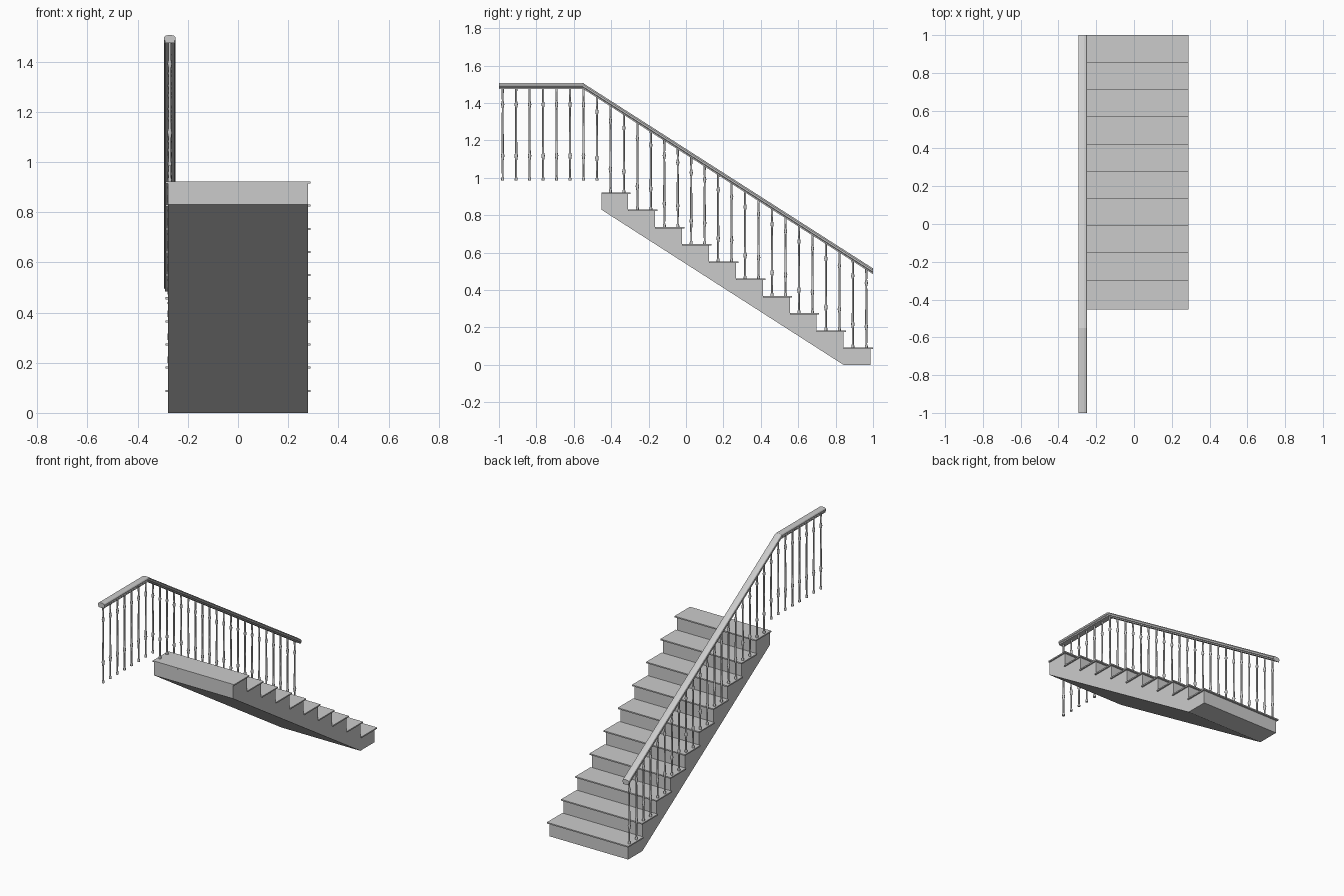
import bpy, bmesh, math

cube = bpy.data.objects.get("Cube")
if cube:
    bpy.data.objects.remove(cube, do_unlink=True)

grey = bpy.data.materials.new("light grey")
grey.use_nodes = True
COLOUR = (0.6, 0.6, 0.6, 1)
grey.diffuse_color = COLOUR
grey.node_tree.nodes["Principled BSDF"].inputs["Base Color"].default_value = COLOUR

STEPS, RISE, GOING = 10, 0.0922, 0.144
NOSING, SLAB = 0.013, 0.008
HALF_BODY, HALF_TREAD = 0.28, 0.289
RAIL_X, BEND_Y, RAIL_SLOPE = -0.272, -0.55, 0.639
RAIL_BOTTOM = 1.475


def finish(name, bm):
    bmesh.ops.recalc_face_normals(bm, faces=bm.faces)
    mesh = bpy.data.meshes.new(name)
    bm.to_mesh(mesh)
    bm.free()
    mesh.materials.append(grey)
    obj = bpy.data.objects.new(name, mesh)
    bpy.context.collection.objects.link(obj)
    return obj


def loft(name, sections):
    """Join equal closed sections into one capped solid."""
    bm = bmesh.new()
    rings = [[bm.verts.new(p) for p in s] for s in sections]
    for a, b in zip(rings, rings[1:]):
        for i in range(len(a)):
            j = (i + 1) % len(a)
            bm.faces.new((a[i], a[j], b[j], b[i]))
    bm.faces.new(rings[0])
    bm.faces.new(rings[-1])
    return finish(name, bm)


def rail_underside(y):
    return RAIL_BOTTOM - RAIL_SLOPE * max(0, y - BEND_Y)


# Solid stair body: sawtooth top and sloped underside
outline = [(0.842, 0), (1 - NOSING, 0)]
for i in range(STEPS):
    y = 1 - NOSING - i * GOING
    top = (i + 1) * RISE - SLAB
    outline += [(y, top), (y - GOING, top)]
outline[-1] = (-0.453, STEPS * RISE - SLAB)
outline.append((-0.453, 0.83))
loft("stair_body", [[(x, y, z) for y, z in outline] for x in (-HALF_BODY, HALF_BODY)])

# Thin treads with a small overhang
for i in range(STEPS):
    front = 1 - i * GOING
    top = (i + 1) * RISE
    back = max(front - GOING - NOSING, -0.453)
    loft(f"tread_{i + 1}", [
        [(-HALF_TREAD, y, z), (HALF_TREAD, y, z), (HALF_TREAD, y, z + SLAB), (-HALF_TREAD, y, z + SLAB)]
        for y, z in ((front, top - SLAB), (back, top - SLAB))])

# Moulded handrail: level run, then parallel to the stairs
half = [(0.019, 0), (0.019, 0.008), (0.023, 0.012), (0.023, 0.022), (0.018, 0.028), (0.008, 0.031)]
profile = half + [(-x, z) for x, z in reversed(half)]
loft("handrail", [[(RAIL_X + x, y, rail_underside(y) + z) for x, z in profile]
                  for y in (-1, BEND_Y, 1)])


# Turned balusters: (radius, fraction of height)
turning = [(0.008, 0), (0.008, 0.02), (0.005, 0.04), (0.0055, 0.22), (0.0095, 0.27),
           (0.006, 0.30), (0.0055, 0.55), (0.005, 0.78), (0.009, 0.82), (0.005, 0.86), (0.006, 1)]
SIDES = 8
for n in range(28):
    y = -0.98 + n * 0.072
    if n < 8:
        foot = 0.985
    else:
        foot = (STEPS - (n - 8) // 2) * RISE
    height = rail_underside(y) + 0.006 - foot
    baluster = loft(f"baluster_{n + 1}", [
        [(RAIL_X + r * math.cos(math.tau * k / SIDES), y + r * math.sin(math.tau * k / SIDES),
          foot + f * height) for k in range(SIDES)] for r, f in turning])
    for poly in baluster.data.polygons:
        poly.use_smooth = len(poly.vertices) == 4
